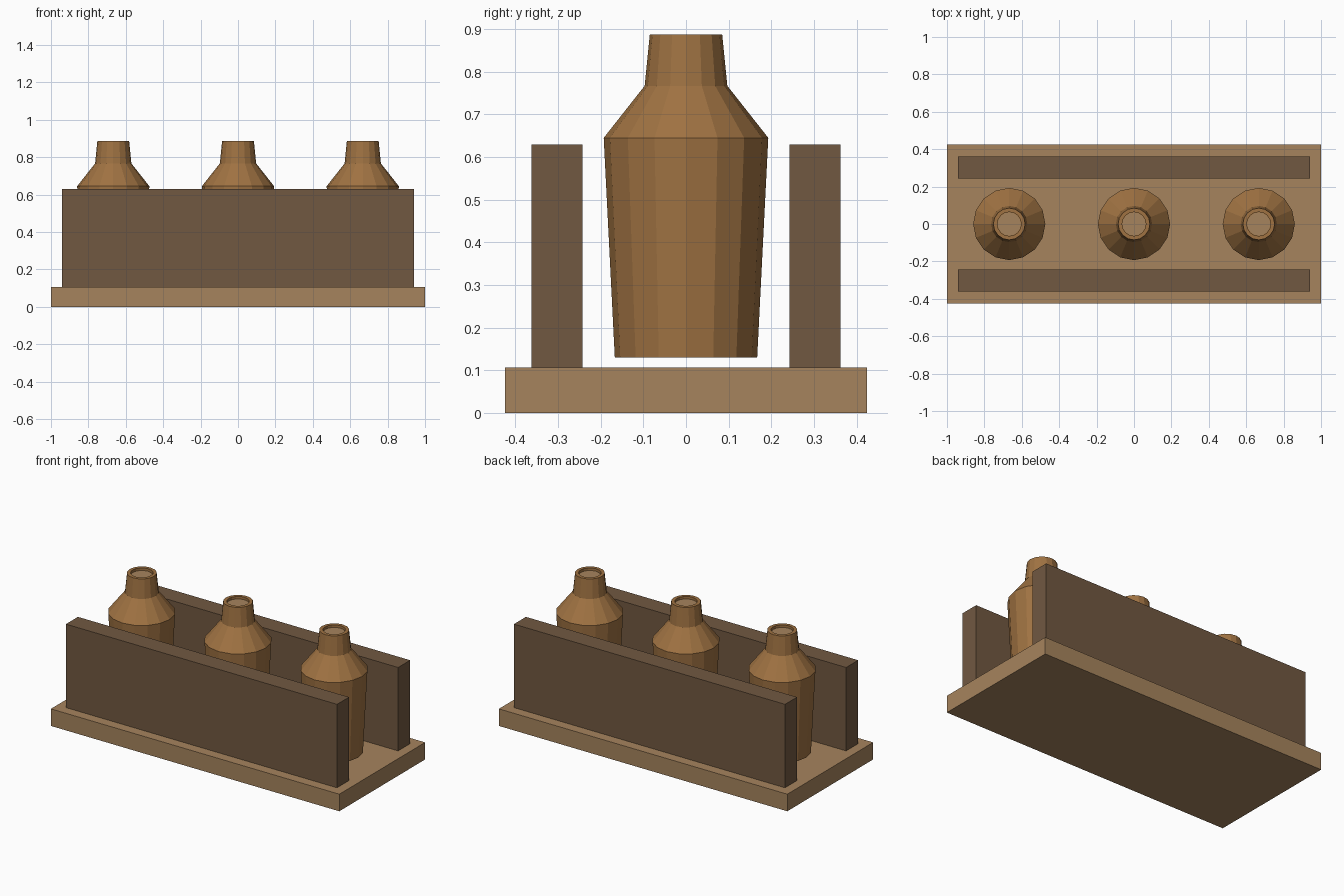
import bpy, bmesh
from math import cos, sin, tau

if "Cube" in bpy.data.objects:
    bpy.data.objects.remove(bpy.data.objects["Cube"])


def material(name, rgb):
    m = bpy.data.materials.new(name)
    m.diffuse_color = (*rgb, 1)
    m.use_nodes = True
    m.node_tree.nodes["Principled BSDF"].inputs["Base Color"].default_value = m.diffuse_color
    return m


TAN = material("light_wood", (0.38, 0.23, 0.11))
DARK = material("dark_wood", (0.165, 0.098, 0.053))
AMBER = material("amber", (0.35, 0.17, 0.055))


def box(name, lo, hi, mat):
    bpy.ops.mesh.primitive_cube_add(size=1, location=[(a + b) / 2 for a, b in zip(lo, hi)])
    o = bpy.context.object
    o.name = name
    o.scale = [b - a for a, b in zip(lo, hi)]
    bpy.ops.object.transform_apply(location=False, rotation=False, scale=True)
    o.data.materials.append(mat)
    return o


def lathe(name, profile, x, mat, sides=16):
    """Closed solid turned from (radius, z) points."""
    bm = bmesh.new()
    rings = [[bm.verts.new((r * cos(tau * i / sides), r * sin(tau * i / sides), z))
              for i in range(sides)] for r, z in profile]
    for a, b in zip(rings, rings[1:]):
        for i in range(sides):
            j = (i + 1) % sides
            bm.faces.new((a[i], a[j], b[j], b[i]))
    bm.faces.new(rings[0][::-1])
    bm.faces.new(rings[-1])
    me = bpy.data.meshes.new(name)
    bm.to_mesh(me)
    bm.free()
    o = bpy.data.objects.new(name, me)
    o.location.x = x
    me.materials.append(mat)
    bpy.context.collection.objects.link(o)
    return o


# Tray base
box("base", (-1, -0.425, 0), (1, 0.425, 0.107), TAN)

# Long side walls
box("front_wall", (-0.94, -0.362, 0.107), (0.94, -0.243, 0.63), DARK)
box("back_wall", (-0.94, 0.243, 0.107), (0.94, 0.362, 0.63), DARK)

# Bottles with recessed stoppers in the necks
BOTTLE = [(0.167, 0.13), (0.193, 0.645), (0.097, 0.767), (0.085, 0.887),
          (0.064, 0.887), (0.064, 0.865)]
STOPPER = [(0.062, 0.80), (0.062, 0.872)]
for side, x in (("left", -0.667), ("middle", 0), ("right", 0.667)):
    lathe(side + "_bottle", BOTTLE, x, AMBER)
    lathe(side + "_stopper", STOPPER, x, TAN)
